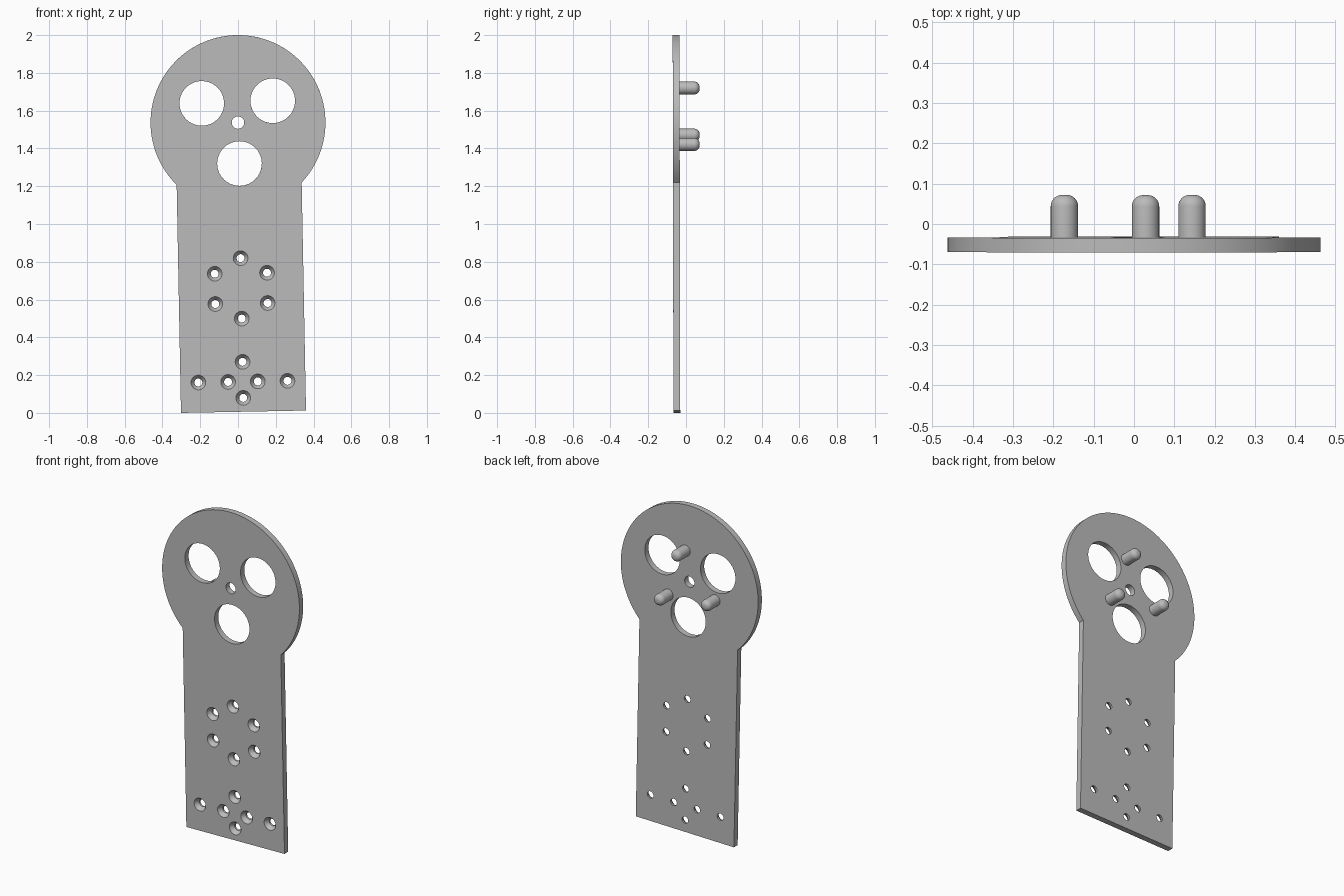
import bpy, bmesh, math
from mathutils import Matrix, Vector

if "Cube" in bpy.data.objects:
    bpy.data.objects.remove(bpy.data.objects["Cube"], do_unlink=True)

THICK = 0.036
HEAD_R = 0.463
HALF_W = 0.331
LENGTH = 1.531
# Local frame: origin at the head centre on the front face, slightly leaning
FRAME = (Matrix.Translation((0, -0.0695, 1.537)) @ Matrix.Rotation(-0.019, 4, 'Y')
         @ Matrix.Rotation(0.002, 4, 'X'))

grey = bpy.data.materials.new("plain grey")
grey.use_nodes = True
GREY = (0.5, 0.5, 0.5, 1)
grey.diffuse_color = GREY
grey.node_tree.nodes["Principled BSDF"].inputs["Base Color"].default_value = GREY


def make_object(name, bm):
    bmesh.ops.recalc_face_normals(bm, faces=bm.faces)
    mesh = bpy.data.meshes.new(name)
    bm.to_mesh(mesh)
    bm.free()
    mesh.materials.append(grey)
    obj = bpy.data.objects.new(name, mesh)
    bpy.context.collection.objects.link(obj)
    obj.matrix_world = FRAME
    return obj


def lathe(bm, x, z, profile, segments=32):
    """Closed solid turned about the y direction from (radius, y) pairs."""
    rings = []
    for r, y in profile:
        rings.append([bm.verts.new((x + r * math.cos(a), y, z + r * math.sin(a)))
                      for a in (math.tau * i / segments for i in range(segments))])
    for low, high in zip(rings, rings[1:]):
        for i in range(segments):
            j = (i + 1) % segments
            bm.faces.new((low[i], low[j], high[j], high[i]))
    bm.faces.new(rings[0])
    bm.faces.new(rings[-1])


def polar(radius, degrees, z=0):
    a = math.radians(degrees)
    return radius * math.cos(a), z + radius * math.sin(a)


def smooth(obj):
    bpy.ops.object.select_all(action='DESELECT')
    obj.select_set(True)
    bpy.context.view_layer.objects.active = obj
    bpy.ops.object.shade_smooth_by_angle(angle=math.radians(30))


# Keyhole-shaped plate: round head on a straight shank
bm = bmesh.new()
start = -math.acos(HALF_W / HEAD_R)
sweep = math.pi - 2 * start
outline = [polar(HEAD_R, math.degrees(start + sweep * i / 96)) for i in range(97)]
outline += [(-HALF_W, -LENGTH), (HALF_W, -LENGTH)]
face = bm.faces.new([bm.verts.new((x, 0, z)) for x, z in outline])
side = bmesh.ops.extrude_face_region(bm, geom=[face])
bmesh.ops.translate(bm, vec=Vector((0, THICK, 0)),
                    verts=[v for v in side["geom"] if isinstance(v, bmesh.types.BMVert)])
plate = make_object("plate", bm)

# Cutter for every hole
bm = bmesh.new()
for angle in (31, 151, 271):
    lathe(bm, *polar(0.217, angle), [(0.118, -0.1), (0.118, 0.1)], 64)
lathe(bm, 0, 0, [(0.033, -0.1), (0.033, 0.1)])
screws = [polar(0.16, 30 + 60 * i, -0.878) for i in range(6)]
screws += [(x, -1.372) for x in (-0.236, -0.0785, 0.0785, 0.236)]
screws += [(0, -1.267), (0, -1.458)]
for x, z in screws:
    lathe(bm, x, z, [(0.046, -0.01), (0.039, 0), (0.021, 0.025), (0.021, 0.1)])
cutter = make_object("hole_cutter", bm)
cutter.hide_render = True

cut = plate.modifiers.new("holes", 'BOOLEAN')
cut.operation = 'DIFFERENCE'
cut.solver = 'EXACT'
cut.object = cutter
bpy.context.view_layer.update()
bpy.context.view_layer.objects.active = plate
bpy.ops.object.modifier_apply(modifier=cut.name)
bpy.data.objects.remove(cutter, do_unlink=True)
smooth(plate)

# Three round-ended pins on the back
PIN_R, PIN_END, ROUND = 0.034, 0.1415, 0.028
for index, angle in enumerate((80, 200, 320)):
    profile = [(PIN_R, THICK - 0.004)]
    for i in range(9):
        a = math.radians(90 * i / 8)
        profile.append((PIN_R - ROUND + ROUND * math.cos(a),
                        PIN_END - ROUND + ROUND * math.sin(a)))
    bm = bmesh.new()
    lathe(bm, *polar(0.185, angle), profile)
    smooth(make_object(f"pin_{index + 1}", bm))
